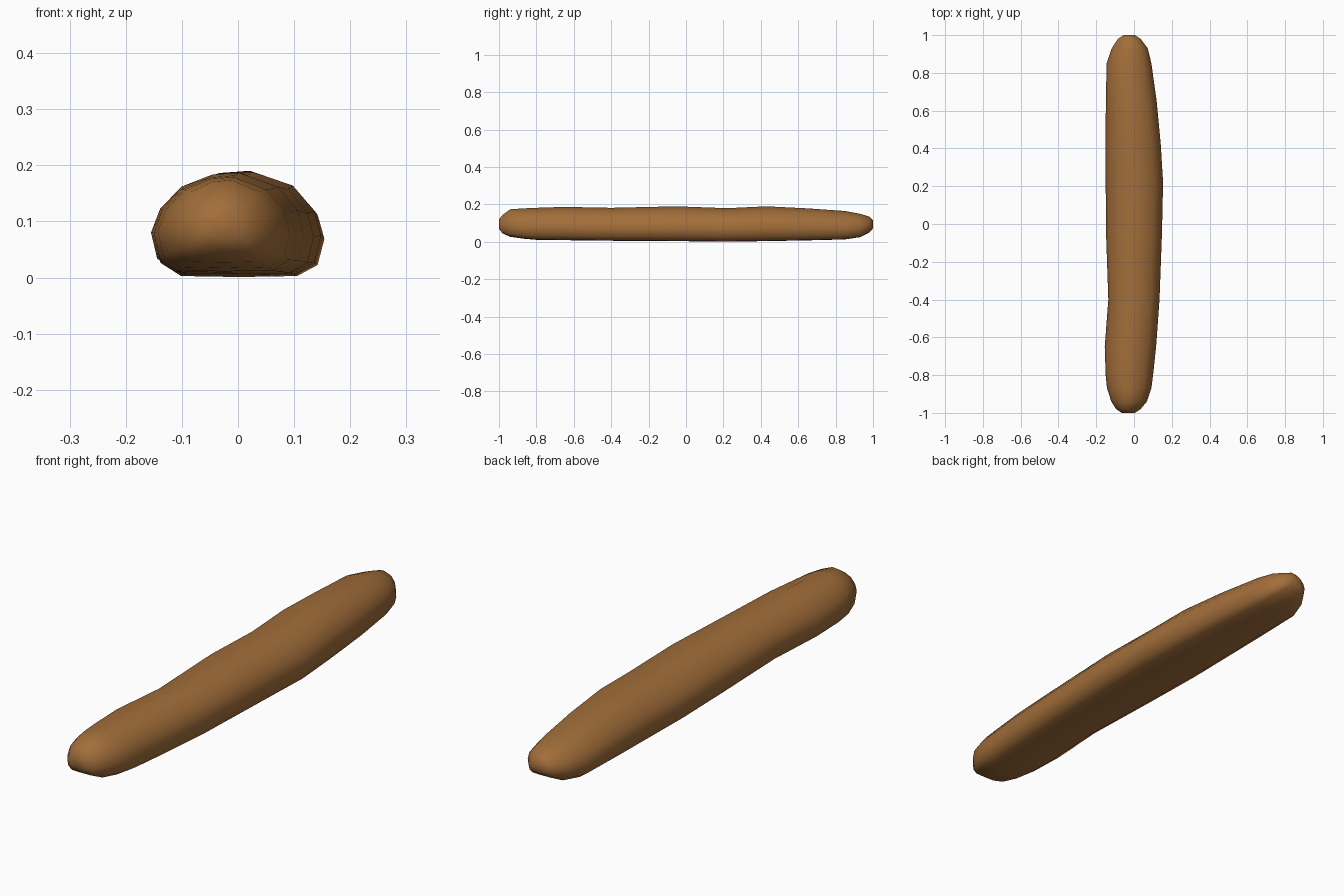
import bpy, bmesh

# Baguette-like loaf: stations along y as (y, left x, right x, bottom z, top z)
STATIONS = [
    (-1.00, -0.065, 0.005, 0.070, 0.120),
    (-0.98, -0.095, 0.035, 0.045, 0.145),
    (-0.94, -0.120, 0.068, 0.027, 0.174),
    (-0.87, -0.143, 0.092, 0.017, 0.179),
    (-0.80, -0.150, 0.101, 0.011, 0.182),
    (-0.65, -0.155, 0.117, 0.009, 0.187),
    (-0.40, -0.136, 0.135, 0.006, 0.182),
    (-0.05, -0.148, 0.148, 0.004, 0.190),
    (0.22, -0.150, 0.154, 0.001, 0.180),
    (0.43, -0.151, 0.141, 0.004, 0.190),
    (0.65, -0.149, 0.120, 0.008, 0.179),
    (0.85, -0.145, 0.092, 0.013, 0.165),
    (0.93, -0.118, 0.073, 0.025, 0.150),
    (0.98, -0.085, 0.035, 0.050, 0.135),
    (1.00, -0.055, 0.005, 0.072, 0.115),
]
# Flat-bottomed domed cross-section (u across -1..1, v up 0..1)
PROFILE = [(-0.68, 0.01), (0, 0), (0.68, 0.01), (0.92, 0.12), (1, 0.38),
           (0.92, 0.62), (0.66, 0.86), (0.15, 1.0), (-0.2, 0.98),
           (-0.6, 0.86), (-0.88, 0.64), (-1, 0.40), (-0.92, 0.14)]

bm = bmesh.new()
rings = []
for y, x0, x1, z0, z1 in STATIONS:
    cx, hw = (x0 + x1) / 2, (x1 - x0) / 2
    rings.append([bm.verts.new((cx + u * hw, y, z0 + v * (z1 - z0)))
                  for u, v in PROFILE])
n = len(PROFILE)
for a, b in zip(rings, rings[1:]):
    for i in range(n):
        j = (i + 1) % n
        bm.faces.new((a[i], a[j], b[j], b[i]))
# End caps
bm.faces.new(rings[0])
bm.faces.new(rings[-1])
bmesh.ops.recalc_face_normals(bm, faces=bm.faces)
for f in bm.faces:
    f.smooth = True

mesh = bpy.data.meshes.new("loaf")
bm.to_mesh(mesh)
bm.free()
loaf = bpy.data.objects.new("loaf", mesh)
bpy.context.collection.objects.link(loaf)

# Crust colour
crust = bpy.data.materials.new("crust brown")
crust.diffuse_color = (0.36, 0.155, 0.042, 1)
mesh.materials.append(crust)
